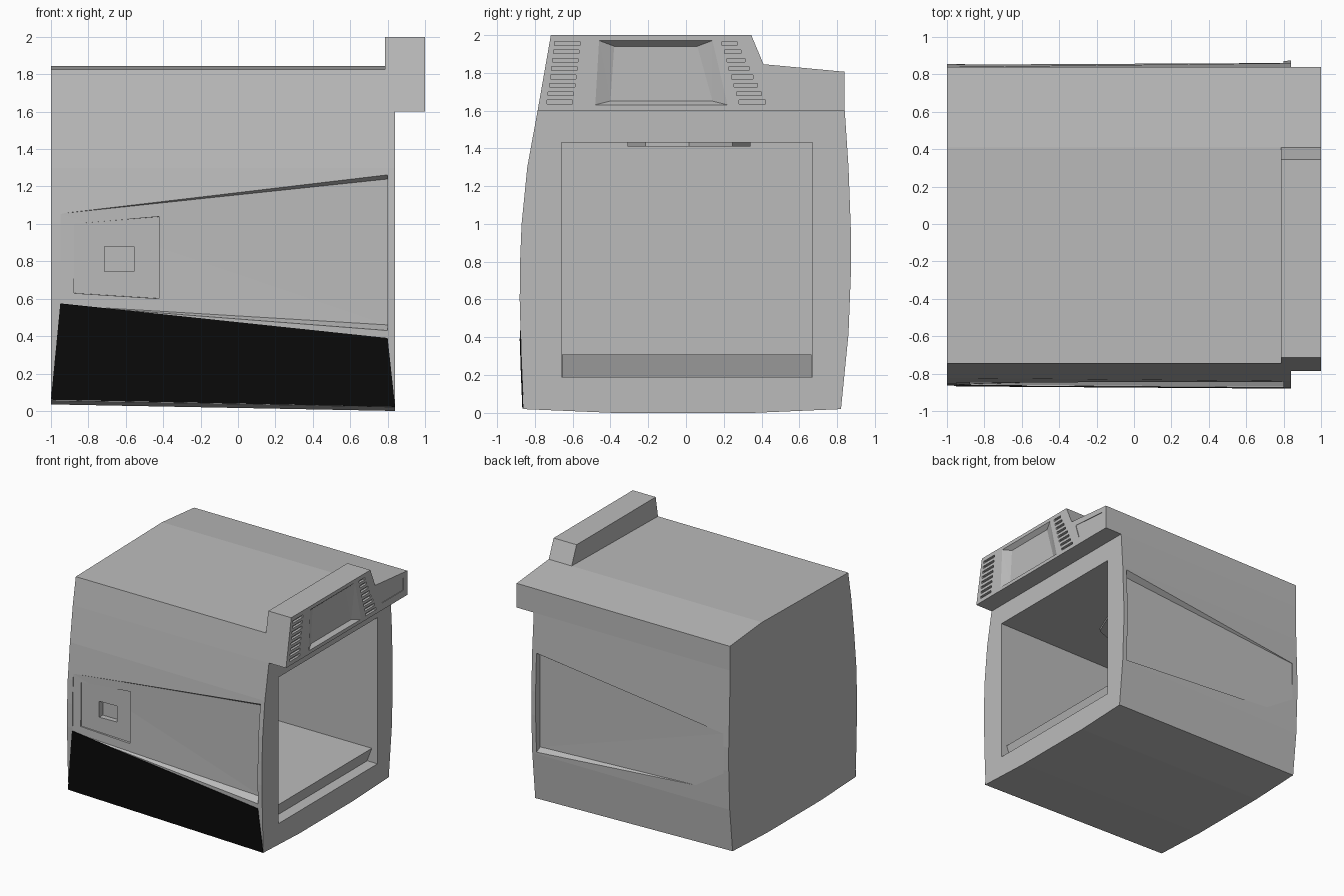
import bpy, bmesh, math
from mathutils import Vector

cube = bpy.data.objects.get("Cube")
if cube:
    bpy.data.objects.remove(cube, do_unlink=True)


def material(name, rgb):
    m = bpy.data.materials.new(name)
    m.use_nodes = True
    m.diffuse_color = (*rgb, 1)
    m.node_tree.nodes["Principled BSDF"].inputs["Base Color"].default_value = (*rgb, 1)
    return m


GREY = material("light grey", (0.5, 0.5, 0.5))
BLACK = material("black", (0.003, 0.003, 0.003))


def finish(name, bm, mat=GREY):
    bmesh.ops.recalc_face_normals(bm, faces=bm.faces)
    mesh = bpy.data.meshes.new(name)
    bm.to_mesh(mesh)
    bm.free()
    mesh.materials.append(mat)
    ob = bpy.data.objects.new(name, mesh)
    bpy.context.collection.objects.link(ob)
    return ob


def loft(name, ring_a, ring_b, mat=GREY):
    """Closed solid between two rings with the same number of points."""
    bm = bmesh.new()
    a = [bm.verts.new(p) for p in ring_a]
    b = [bm.verts.new(p) for p in ring_b]
    bm.faces.new(a)
    bm.faces.new(b)
    for i in range(len(a)):
        j = (i + 1) % len(a)
        bm.faces.new((a[i], a[j], b[j], b[i]))
    return finish(name, bm, mat)


def hulls(name, groups, mat=GREY):
    """One object made of a convex solid for each group of points."""
    bm = bmesh.new()
    for pts in groups:
        vs = [bm.verts.new(p) for p in pts]
        res = bmesh.ops.convex_hull(bm, input=vs)
        junk = {v for v in res["geom_interior"] + res["geom_unused"]
                if isinstance(v, bmesh.types.BMVert) and v.is_valid}
        bmesh.ops.delete(bm, geom=list(junk), context='VERTS')
    bmesh.ops.dissolve_limit(bm, angle_limit=0.002, verts=bm.verts, edges=bm.edges)
    return finish(name, bm, mat)


def cut(target, groups):
    cutter = hulls("cutter", groups)
    cutter.hide_render = True
    mod = target.modifiers.new("cut", 'BOOLEAN')
    mod.operation, mod.solver, mod.object = 'DIFFERENCE', 'EXACT', cutter
    bpy.context.view_layer.objects.active = target
    bpy.ops.object.modifier_apply(modifier=mod.name)
    bpy.data.objects.remove(cutter, do_unlink=True)


def box(x0, x1, y0, y1, z0, z1):
    return [(x, y, z) for x in (x0, x1) for y in (y0, y1) for z in (z0, z1)]


# Cabinet: bulging front and back walls, slightly narrower at the closed end
FRONT = [(0.02, -0.86), (0.3, -0.872), (0.6, -0.88), (0.8, -0.878), (1.0, -0.87),
         (1.3, -0.84), (1.6, -0.785)]
BACK = [(1.6, 0.84), (1.3, 0.86), (0.95, 0.873), (0.75, 0.873), (0.42, 0.86), (0.02, 0.82)]
X0, X1 = -1.0, 0.84


def taper(x):
    return 1 - 0.02 * (X1 - x) / (X1 - X0)


def front_y(x, z):
    for (za, ya), (zb, yb) in zip(FRONT, FRONT[1:]):
        if z <= zb:
            break
    return taper(x) * (ya + (yb - ya) * (z - za) / (zb - za))


def ring(x, lift):
    side = [(y, z) for z, y in FRONT] + [(y, z) for z, y in BACK] + [(0.35, 0), (-0.38, 0)]
    pts = []
    for y, z in side:
        k = 1 if z > 1.59 else taper(x)
        pts.append((x, y * k, z + (lift if z < 0.03 else 0)))
    return pts


body = loft("cabinet", ring(X0, 0.035), ring(X1, 0))

# Chamber, open on the right
cut(body, [box(-0.85, 1.1, -0.66, 0.67, 0.19, 1.43)])

# Tapering recesses on both long sides
for s in (-1, 1):
    edge = [(-0.95, 1.055), (0.8, 1.28), (0.8, 0.43), (-0.95, 0.565)]
    deep = [(-0.95, 1.055, 0.848), (0.8, 1.24, 0.81), (0.8, 0.46, 0.81), (-0.95, 0.565, 0.858)]
    cut(body, [[(x, s * 1.0, z) for x, z in edge] +
               [(x, s * 0.87, z) for x, z in edge if x > 0] +
               [(x, s * y, z) for x, z, y in deep]])

# Sunken service panel with a small square pocket
panel = [(-0.88, 1.01), (-0.42, 1.05), (-0.42, 0.59), (-0.88, 0.62)]
cut(body, [[(x, -1.0, z) for x, z in panel] +
           [(x * 0.99 - 0.006, -0.825 - 0.02 * (x < -0.6), 0.82 + (z - 0.82) * 0.95)
            for x, z in panel]])
cut(body, [box(-0.715, -0.555, -1.0, -0.79, 0.745, 0.88)])

# Black lower panel, following the wall
plate = []
for t in (0, 0.5, 1):
    for xb, zb, xt, zt in ((-1.0, 0.06, -0.95, 0.575), (0.84, 0.022, 0.8, 0.39)):
        x, z = xb + (xt - xb) * t, zb + (zt - zb) * t
        plate += [(x, front_y(x, z) - 0.006, z), (x, front_y(x, z) + 0.003, z)]
hulls("lower_panel", [plate], BLACK)

# Chamber floor with an undercut front edge
floor = [(-0.85, 0.18), (0.74, 0.18), (0.79, 0.31), (-0.85, 0.31)]
loft("chamber_floor", [(x, -0.655, z) for x, z in floor], [(x, 0.665, z) for x, z in floor])

# Octagonal plate under the chamber ceiling
octagon = [(-0.05 + 0.325 * math.cos(i * math.pi / 4), 0.015 + 0.325 * math.sin(i * math.pi / 4))
           for i in range(8)]
loft("ceiling_plate", [(x, y, 1.41) for x, y in octagon], [(x, y, 1.435) for x, y in octagon])

# Lid and control hood
lid = [(-0.785, 1.6), (-0.745, 1.825), (0.41, 1.845), (0.84, 1.805), (0.84, 1.6)]
loft("lid", [(-1.0, y, z) for y, z in lid], [(0.79, y, z) for y, z in lid])
hood_side = [(-0.785, 1.6), (-0.715, 2.0), (0.345, 2.0), (0.41, 1.845), (0.84, 1.805), (0.84, 1.6)]
hood = loft("control_hood", [(0.785, y, z) for y, z in hood_side],
            [(1.0, y, z) for y, z in hood_side])

# Dished control face
dish = [(-0.46, 1.97), (0.14, 1.97), (0.22, 1.63), (-0.48, 1.63)]
bowl = [(-0.38, 1.94), (0.06, 1.94), (0.14, 1.65), (-0.4, 1.65)]
cut(hood, [[(x, y, z) for x in (1.0, 1.05) for y, z in dish] + [(0.965, y, z) for y, z in bowl]])

# Vent slots on both sides of the control face
slots = []
for i in range(8):
    t = i / 7
    z = 1.635 + 0.31 * t
    for y0, y1 in ((-0.735 + 0.04 * t, -0.6 + 0.04 * t), (0.28 - 0.09 * t, 0.42 - 0.15 * t)):
        slots.append([(x, y, z + dz) for y in (y0, y1)
                      for x, dz in ((1.05, 0), (1.05, 0.02), (0.98, 0), (0.98, 0.02))])
cut(hood, slots)

# Shallow label field at the rear of the hood
label = [(0.46, 1.79), (0.79, 1.765), (0.79, 1.66), (0.5, 1.66)]
cut(hood, [[(x, y, z) for x in (0.995, 1.05) for y, z in label]])
